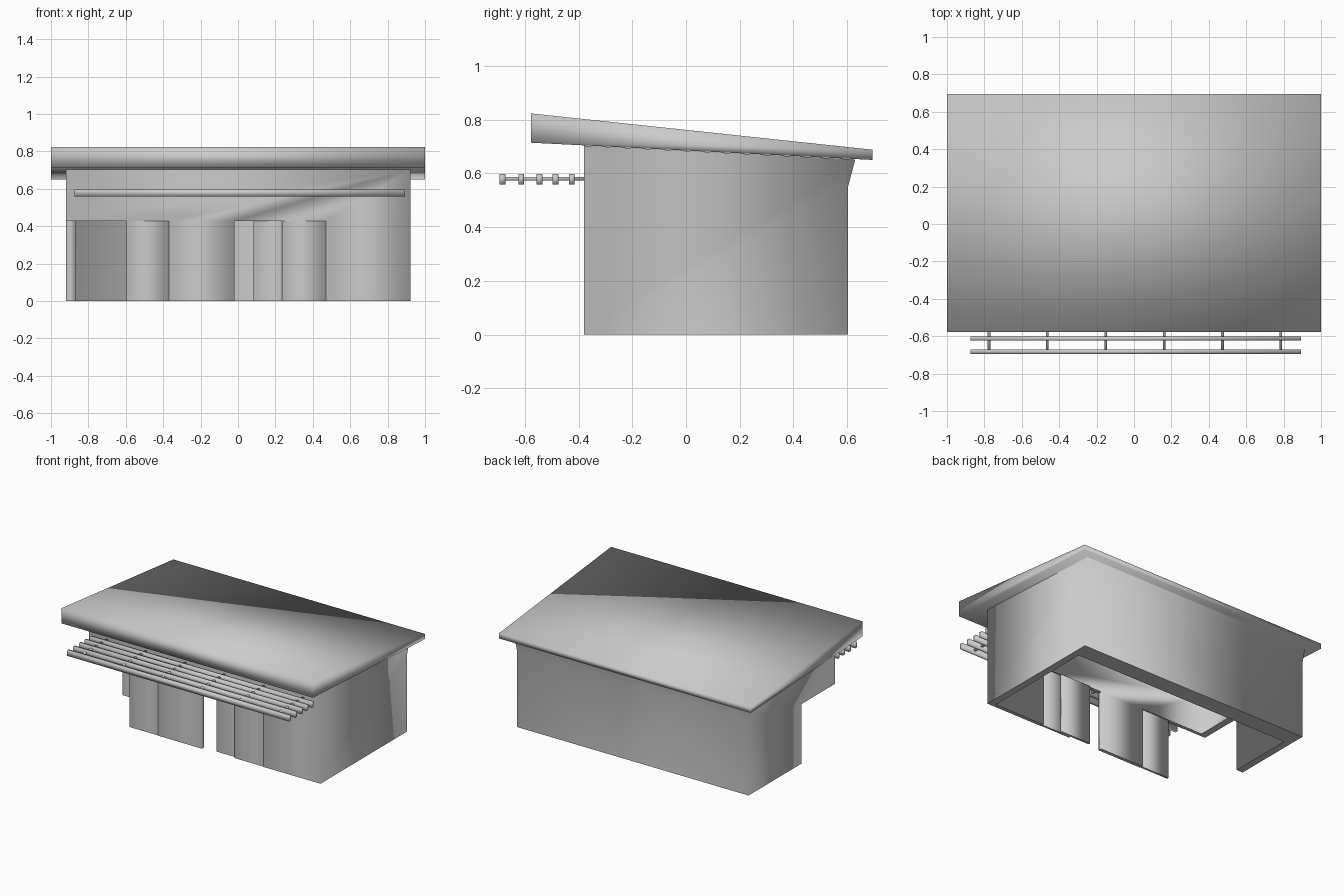
import bpy
import bmesh

if "Cube" in bpy.data.objects:
    bpy.data.objects.remove(bpy.data.objects["Cube"], do_unlink=True)


def material(name, rgb):
    m = bpy.data.materials.new(name)
    m.use_nodes = True
    m.diffuse_color = (*rgb, 1)
    m.node_tree.nodes["Principled BSDF"].inputs["Base Color"].default_value = (*rgb, 1)
    return m


GREY = material("light grey", (0.6, 0.6, 0.6))


def prism(name, profile, x0, x1):
    """Extrude a (y, z) profile along x."""
    bm = bmesh.new()
    face = bm.faces.new([bm.verts.new((x0, y, z)) for y, z in profile])
    new = bmesh.ops.extrude_face_region(bm, geom=[face])["geom"]
    verts = [v for v in new if isinstance(v, bmesh.types.BMVert)]
    bmesh.ops.translate(bm, verts=verts, vec=(x1 - x0, 0, 0))
    bmesh.ops.recalc_face_normals(bm, faces=bm.faces)
    mesh = bpy.data.meshes.new(name)
    bm.to_mesh(mesh)
    bm.free()
    mesh.materials.append(GREY)
    mesh.shade_smooth()
    ob = bpy.data.objects.new(name, mesh)
    bpy.context.collection.objects.link(ob)
    return ob


def box(name, x, y, z):
    return prism(name, [(y[0], z[0]), (y[1], z[0]), (y[1], z[1]), (y[0], z[1])], *x)


def smooth_upright(ob):
    """Smooth around the upright faces, keeping top and bottom rims sharp."""
    bm = bmesh.new()
    bm.from_mesh(ob.data)
    for face in bm.faces:
        face.smooth = True
    for edge in bm.edges:
        level = [abs(f.normal.z) > 0.7 for f in edge.link_faces]
        edge.smooth = all(level) or not any(level)
    bm.to_mesh(ob.data)
    bm.free()


# Walls: a solid shell with a flared back, hollowed and opened below
walls = prism("walls", [(-0.38, 0), (0.603, 0), (0.603, 0.55), (0.63, 0.652), (-0.38, 0.703)],
              -0.92, 0.922)
DOOR_TOP = 0.428
cutters = [
    box("room_cutter", (-0.87, 0.872), (-0.355, 0.48), (-0.2, 1)),
    box("corner_opening_cutter", (-1.1, -0.37), (-0.6, 0.0), (-0.2, DOOR_TOP)),
    box("doorway_cutter", (-0.02, 0.47), (-0.6, 0.0), (-0.2, DOOR_TOP)),
]
bpy.context.view_layer.objects.active = walls
for cutter in cutters:
    mod = walls.modifiers.new(cutter.name, "BOOLEAN")
    mod.operation = "DIFFERENCE"
    mod.solver = "EXACT"
    mod.object = cutter
    bpy.ops.object.modifier_apply(modifier=mod.name)
    bpy.data.objects.remove(cutter, do_unlink=True)
smooth_upright(walls)

# Sliding door leaves
for name, x, y in [
    ("corner_door_leaf", (-0.597, -0.37), -0.377),
    ("outer_door_leaf", (0.235, 0.47), -0.377),
    ("inner_door_leaf", (0.082, 0.32), -0.362),
]:
    smooth_upright(box(name, x, (y, y + 0.015), (0, DOOR_TOP)))

# Sloping roof slab
prism("roof", [(-0.577, 0.714), (0.694, 0.65), (0.694, 0.688), (-0.577, 0.823)], -1, 1)

# Sunshade: long slats carried on thin rods
for i, y in enumerate([-0.425, -0.485, -0.545, -0.613, -0.683]):
    box(f"sunshade_slat_{i + 1}", (-0.875, 0.892), (y - 0.011, y + 0.011), (0.559, 0.597))
for i in range(6):
    x = -0.775 + i * 0.312
    box(f"sunshade_rod_{i + 1}", (x - 0.007, x + 0.007), (-0.685, -0.36), (0.573, 0.587))
